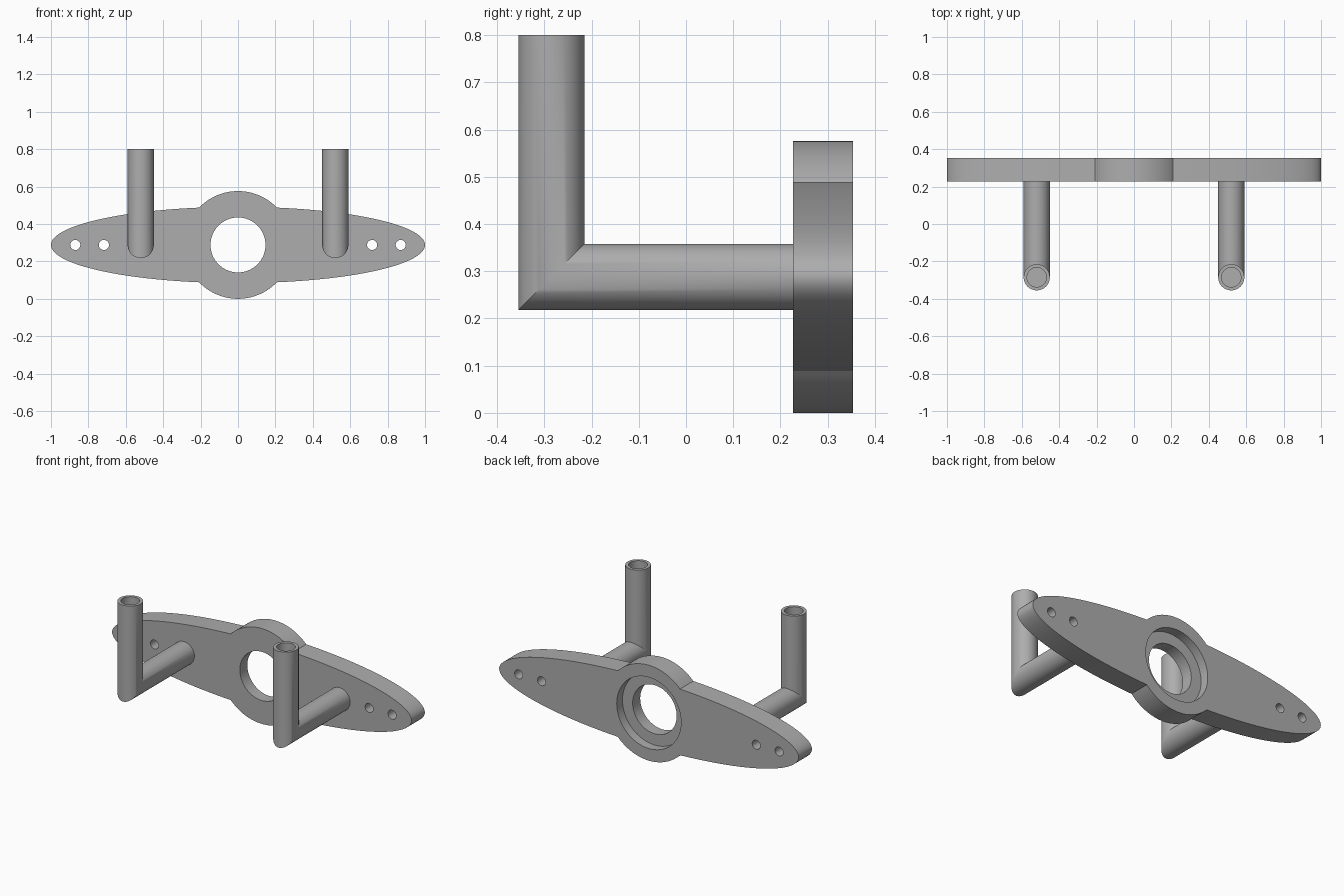
import bpy, bmesh
from math import sin, cos, pi, sqrt, acos, radians

if "Cube" in bpy.data.objects:
    bpy.data.objects.remove(bpy.data.objects["Cube"], do_unlink=True)

FRONT, BACK = 0.227, 0.354      # plate faces
MID_Z = 0.288                   # height of the plate centre and lower rods
HUB_R, HALF_H = 0.288, 0.204    # hub radius, half height of the oval

grey = bpy.data.materials.new("grey metal")
grey.use_nodes = True
colour = (0.42, 0.42, 0.42, 1)
grey.diffuse_color = colour
grey.node_tree.nodes["Principled BSDF"].inputs["Base Color"].default_value = colour


def make_object(name, bm):
    bmesh.ops.recalc_face_normals(bm, faces=bm.faces)
    mesh = bpy.data.meshes.new(name)
    bm.to_mesh(mesh)
    bm.free()
    mesh.materials.append(grey)
    obj = bpy.data.objects.new(name, mesh)
    bpy.context.collection.objects.link(obj)
    return obj


def smooth(obj):
    bpy.ops.object.select_all(action="DESELECT")
    obj.select_set(True)
    bpy.context.view_layer.objects.active = obj
    bpy.ops.object.shade_smooth_by_angle(angle=radians(30))


def prism(name, outline, y0, y1):
    """Extrude an (x, z) outline from y0 to y1."""
    bm = bmesh.new()
    face = bm.faces.new([bm.verts.new((x, y0, z)) for x, z in outline])
    top = bmesh.ops.extrude_face_region(bm, geom=[face])["geom"]
    verts = [v for v in top if isinstance(v, bmesh.types.BMVert)]
    bmesh.ops.translate(bm, verts=verts, vec=(0, y1 - y0, 0))
    return make_object(name, bm)


def arc(rx, rz, start, end, steps, x=0):
    angles = [start + (end - start) * i / steps for i in range(steps)]
    return [(x + rx * cos(a), MID_Z + rz * sin(a)) for a in angles]


def drill(target, x, radius, y0, y1, steps):
    """Cut a round hole along y."""
    cutter = prism("hole_cutter", arc(radius, radius, 0, 2 * pi, steps, x), y0, y1)
    cutter.hide_render = True
    mod = target.modifiers.new("hole", "BOOLEAN")
    mod.operation = "DIFFERENCE"
    mod.solver = "EXACT"
    mod.object = cutter
    bpy.context.view_layer.objects.active = target
    bpy.ops.object.modifier_apply(modifier=mod.name)
    bpy.data.objects.remove(cutter, do_unlink=True)


# Mounting plate: an oval merged with a round hub
t = acos(sqrt((HUB_R**2 - HALF_H**2) / (1 - HALF_H**2)))   # oval meets hub
h = acos(cos(t) / HUB_R)
outline = (arc(1, HALF_H, -t, t, 72) + arc(HUB_R, HUB_R, h, pi - h, 32)
           + arc(1, HALF_H, pi - t, pi + t, 72)
           + arc(HUB_R, HUB_R, pi + h, 2 * pi - h, 32))
plate = prism("mounting_plate", outline, FRONT, BACK)

# Central bore with a wider recess at the back, then the screw holes
drill(plate, 0, 0.147, FRONT - 0.1, BACK + 0.1, 64)
drill(plate, 0, 0.215, BACK - 0.055, BACK + 0.1, 64)
for side in (-1, 1):
    for x in (0.717, 0.87):
        drill(plate, side * x, 0.027, FRONT - 0.1, BACK + 0.1, 32)
smooth(plate)


# Mitred arms: a rod out of the plate turning up into an open tube
def arm(name, x, radius=0.07, bore=0.052, y=-0.285, top=0.8, floor=0.36, n=48):
    bm = bmesh.new()

    def ring(r, place):
        return [bm.verts.new(place(r * cos(2 * pi * i / n), r * sin(2 * pi * i / n)))
                for i in range(n)]

    def level(z):
        return lambda p, q: (x + p, y + q, z)

    rings = [ring(bore, level(floor)), ring(bore, level(top)),
             ring(radius, level(top)),
             ring(radius, lambda p, q: (x + p, y + q, MID_Z + q)),
             ring(radius, lambda p, q: (x + p, FRONT + 0.005, MID_Z + q))]
    for a, b in zip(rings, rings[1:]):
        for i in range(n):
            j = (i + 1) % n
            bm.faces.new((a[i], a[j], b[j], b[i]))
    bm.faces.new(rings[0])
    bm.faces.new(rings[-1])
    smooth(make_object(name, bm))


arm("left_arm", 0.52)
arm("right_arm", -0.52)
